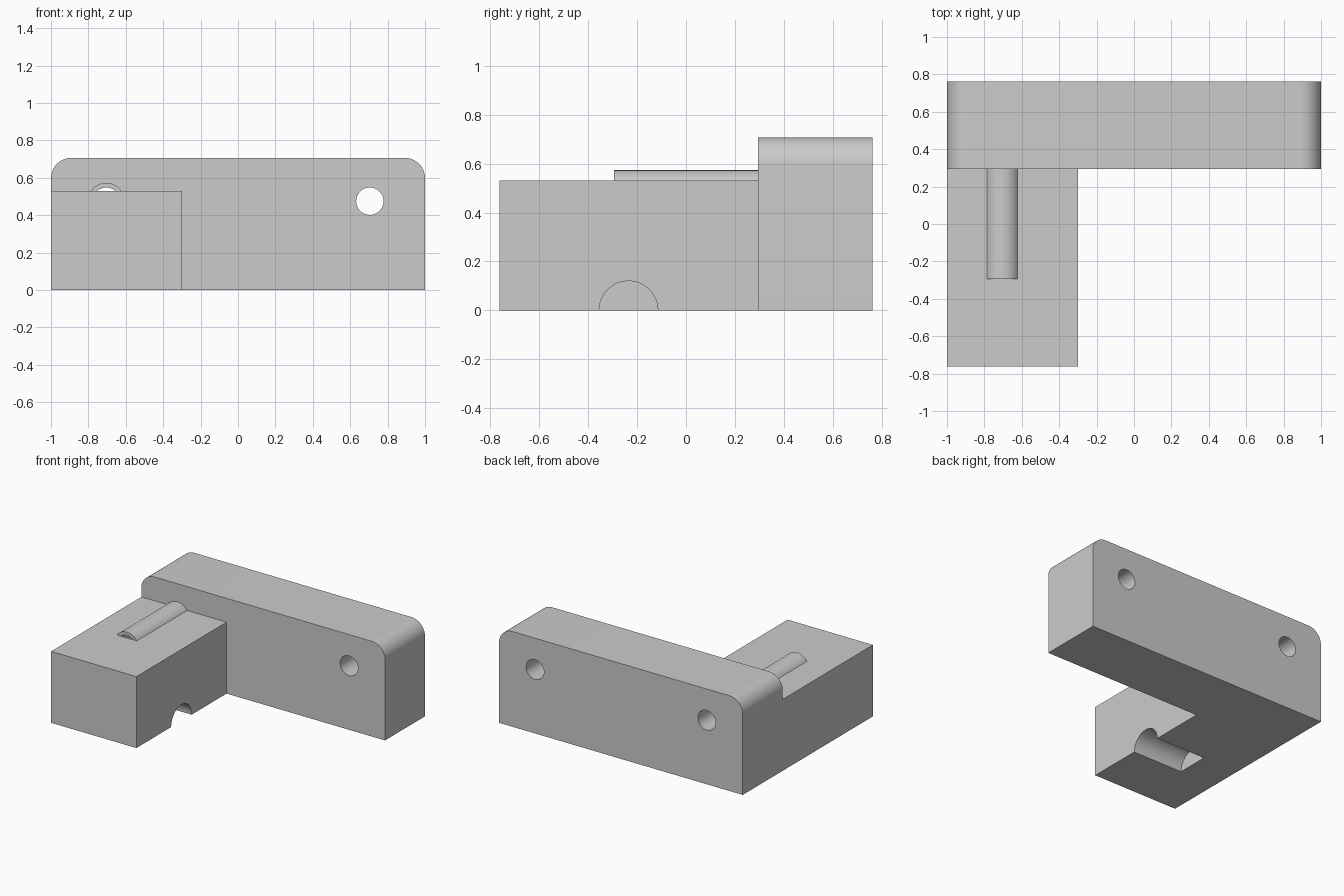
import bpy, bmesh
from math import sin, cos, pi, radians
from mathutils import Matrix

if "Cube" in bpy.data.objects:
    bpy.data.objects.remove(bpy.data.objects["Cube"])

HALF_Y, STEP_Y = 0.763, 0.295      # depth limits and front face of the wall
WALL_H, BLOCK_H, CORNER = 0.707, 0.53, 0.11
HOLE_X, HOLE_Z, HOLE_R, BOSS_R = 0.705, 0.475, 0.073, 0.098


def add_object(name, bm):
    bmesh.ops.recalc_face_normals(bm, faces=bm.faces)
    mesh = bpy.data.meshes.new(name)
    bm.to_mesh(mesh)
    bm.free()
    obj = bpy.data.objects.new(name, mesh)
    bpy.context.collection.objects.link(obj)
    return obj


def extrude_y(name, profile, y0, y1):
    bm = bmesh.new()
    face = bm.faces.new([bm.verts.new((x, y0, z)) for x, z in profile])
    new = bmesh.ops.extrude_face_region(bm, geom=[face])["geom"]
    bmesh.ops.translate(bm, vec=(0, y1 - y0, 0),
                        verts=[v for v in new if isinstance(v, bmesh.types.BMVert)])
    return add_object(name, bm)


def circle(cx, cz, r, n=64):
    return [(cx + r * cos(2 * pi * i / n), cz + r * sin(2 * pi * i / n)) for i in range(n)]


def combine(target, tool, operation):
    mod = target.modifiers.new(tool.name, "BOOLEAN")
    mod.object, mod.operation, mod.solver = tool, operation, "EXACT"
    bpy.context.view_layer.objects.active = target
    bpy.ops.object.modifier_apply(modifier=mod.name)
    bpy.data.objects.remove(tool)


# Rear wall with rounded top corners
arc = [(1 - CORNER + CORNER * cos(a), WALL_H - CORNER + CORNER * sin(a))
       for a in (pi / 2 * i / 16 for i in range(17))]
profile = [(1, 0)] + arc + [(-x, z) for x, z in reversed(arc)] + [(-1, 0)]
bracket = extrude_y("bracket", profile, STEP_Y, HALF_Y)

# Forward block, overlapping into the wall
block = extrude_y("block", [(-1, 0), (-0.3, 0), (-0.3, BLOCK_H), (-1, BLOCK_H)],
                  -HALF_Y, STEP_Y + 0.1)
combine(bracket, block, "UNION")

# Tubular boss half sunk into the block
boss = extrude_y("boss", circle(-HOLE_X, HOLE_Z, BOSS_R), -STEP_Y, STEP_Y + 0.1)
combine(bracket, boss, "UNION")

# Two bores: through the boss and through the wall
for side in (-1, 1):
    bore = extrude_y("bore", circle(side * HOLE_X, HOLE_Z, HOLE_R), -STEP_Y, HALF_Y + 0.1)
    combine(bracket, bore, "DIFFERENCE")

# Blind half-round groove under the block, open to the inner side
bm = bmesh.new()
bmesh.ops.create_cone(bm, cap_ends=True, segments=64, radius1=0.12, radius2=0.12, depth=0.61,
                      matrix=Matrix.Translation((-0.405, -0.235, 0)) @ Matrix.Rotation(pi / 2, 4, "Y"))
combine(bracket, add_object("groove", bm), "DIFFERENCE")

# Smooth curved surfaces, crisp edges
bpy.ops.object.select_all(action="DESELECT")
bracket.select_set(True)
bpy.context.view_layer.objects.active = bracket
bpy.ops.object.shade_smooth_by_angle(angle=radians(25))
